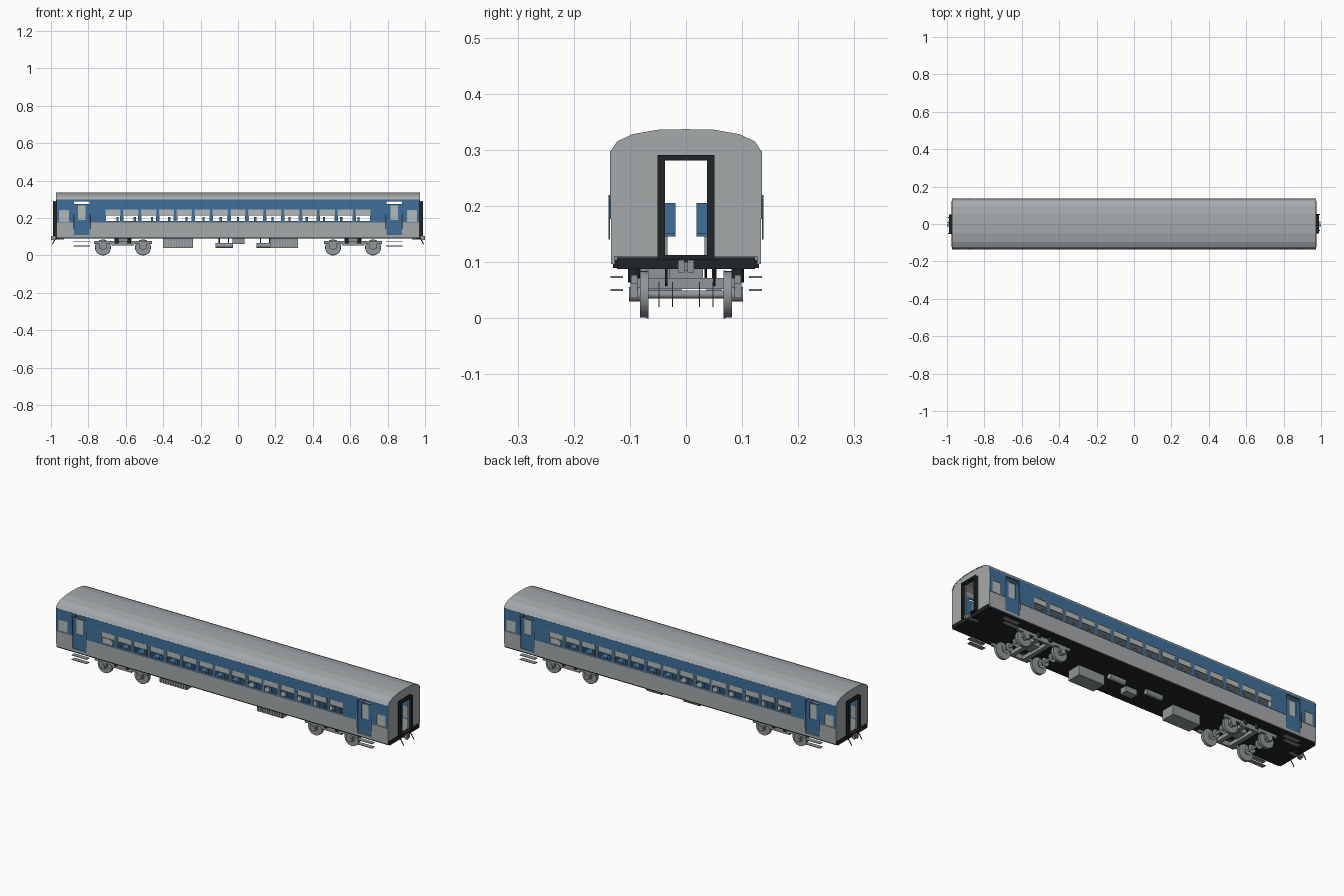
import bpy, bmesh, math
from mathutils import Matrix, Vector

if "Cube" in bpy.data.objects:
    bpy.data.objects.remove(bpy.data.objects["Cube"])


def mat(name, c):
    m = bpy.data.materials.new(name)
    m.diffuse_color = (*c, 1)
    m.use_nodes = True
    m.node_tree.nodes["Principled BSDF"].inputs["Base Color"].default_value = m.diffuse_color
    return m


BLUE = mat("blue", (0.05, 0.16, 0.33))
DARK = mat("dark", (0.015, 0.018, 0.02))
STEEL = mat("steel", (0.28, 0.31, 0.32))
SILVER = mat("silver", (0.38, 0.40, 0.41))
PANE = mat("pane", (0.45, 0.5, 0.5))
SIDES = (-1, 1)


def finish(name, bm, m=None, smooth=False):
    bmesh.ops.recalc_face_normals(bm, faces=bm.faces)
    me = bpy.data.meshes.new(name)
    bm.to_mesh(me)
    bm.free()
    ob = bpy.data.objects.new(name, me)
    bpy.context.collection.objects.link(ob)
    if m:
        me.materials.append(m)
    if smooth:
        for p in me.polygons:
            p.use_smooth = len(p.vertices) == 4
    return ob


def add_box(bm, x0, x1, y0, y1, z0, z1):
    c = ((x0 + x1) / 2, (y0 + y1) / 2, (z0 + z1) / 2)
    s = (abs(x1 - x0), abs(y1 - y0), abs(z1 - z0))
    bmesh.ops.create_cube(bm, size=1, matrix=Matrix.Translation(c) @ Matrix.Diagonal((*s, 1)))


def boxes(name, dims, m=None):
    bm = bmesh.new()
    for d in dims:
        add_box(bm, *d)
    return finish(name, bm, m)


def rods(name, items, m=None, seg=20):
    """Cylinders from point a to point b with a radius."""
    bm = bmesh.new()
    for a, b, r in items:
        a, b = Vector(a), Vector(b)
        d = b - a
        rot = d.to_track_quat('Z', 'Y').to_matrix().to_4x4()
        bmesh.ops.create_cone(bm, cap_ends=True, segments=seg, radius1=r, radius2=r,
                              depth=d.length, matrix=Matrix.Translation((a + b) / 2) @ rot)
    return finish(name, bm, m, True)


def wall(name, x0, x1, z0, z1, y, t, holes, m=None):
    """Upright panel with rectangular holes (xa, xb, za, zb), thickened inwards."""
    def cuts(a, b, vals):
        return sorted({round(v, 5) for v in [a, b] + [v for v in vals if a < v < b]})
    xs = cuts(x0, x1, [v for h in holes for v in h[:2]])
    zs = cuts(z0, z1, [v for h in holes for v in h[2:]])
    bm = bmesh.new()
    for xa, xb in zip(xs, xs[1:]):
        for za, zb in zip(zs, zs[1:]):
            cx, cz = (xa + xb) / 2, (za + zb) / 2
            if not any(h[0] < cx < h[1] and h[2] < cz < h[3] for h in holes):
                bm.faces.new([bm.verts.new((px, y, pz)) for px, pz in
                              ((xa, za), (xb, za), (xb, zb), (xa, zb))])
    bmesh.ops.remove_doubles(bm, verts=bm.verts, dist=1e-5)
    r = bmesh.ops.extrude_face_region(bm, geom=bm.faces[:])
    dy = -math.copysign(t, y)
    bmesh.ops.translate(bm, vec=(0, dy, 0),
                        verts=[v for v in r['geom'] if isinstance(v, bmesh.types.BMVert)])
    return finish(name, bm, m)


# --- Openings shared by both side walls
PITCH = 0.0955
wins = [((i - 7) * PITCH - 0.041, (i - 7) * PITCH + 0.041, 0.182, 0.246) for i in range(15)]
doors = [(s * 0.835 - 0.041, s * 0.835 + 0.041, 0.11, 0.288) for s in SIDES]
ends = [(s * 0.93 - 0.027, s * 0.93 + 0.027, 0.178, 0.243) for s in SIDES]

for s in SIDES:
    # Side walls: grey lower band, blue window band
    wall("side_lower", -0.97, 0.97, 0.097, 0.177, s * 0.1335, 0.006, doors, SILVER)
    wall("side_window_band", -0.97, 0.97, 0.177, 0.298, s * 0.135, 0.0075, wins + doors + ends, BLUE)
    # Window frames, dividing rail and upper panes
    fr = []
    for a, b, z0, z1 in wins + ends:
        y0, y1 = s * 0.130, s * 0.1355
        fr += [(a, a + .003, y0, y1, z0, z1), (b - .003, b, y0, y1, z0, z1),
               (a, b, y0, y1, z0, z0 + .003), (a, b, y0, y1, z1 - .003, z1)]
    fr += [(a, b, s * 0.130, s * 0.134, 0.214, 0.217) for a, b, _, _ in wins]
    boxes("window_frames", fr, SILVER)
    boxes("window_panes", [(a, b, s * 0.131, s * 0.132, 0.216, 0.246) for a, b, _, _ in wins]
          + [(a, b, s * 0.131, s * 0.132, c, d) for a, b, c, d in ends], PANE)
    # Recessed doors with tall window, handrails and footsteps
    for e in SIDES:
        c = e * 0.835
        wall("door", c - 0.041, c + 0.041, 0.11, 0.276, s * 0.130, 0.004,
             [(c - 0.02, c + 0.02, 0.19, 0.268)], BLUE)
        boxes("door_pane", [(c - 0.02, c + 0.02, s * 0.127, s * 0.128, 0.19, 0.268)], PANE)
        rods("door_handrail", [((c + k * 0.044, s * 0.137, 0.14), (c + k * 0.044, s * 0.137, 0.22), 0.0012)
                               for k in SIDES], STEEL, 8)
        boxes("footsteps", [(c - 0.044, c + 0.044, s * 0.112, s * 0.135, z, z + 0.003)
                            for z in (0.049, 0.072)], STEEL)

# --- Roof: faceted arch swept along the coach
half = [(0.135, 0.297), (0.123, 0.315), (0.096, 0.328), (0.05, 0.336)]
arch = half + [(0, 0.337)] + [(-y, z) for y, z in reversed(half)]
inner = [(y * 0.96, z - 0.005) for y, z in reversed(arch)]
bm = bmesh.new()
f = bm.faces.new([bm.verts.new((-0.972, y, z)) for y, z in arch + inner])
r = bmesh.ops.extrude_face_region(bm, geom=[f])
bmesh.ops.translate(bm, vec=(1.944, 0, 0), verts=[v for v in r['geom'] if isinstance(v, bmesh.types.BMVert)])
finish("roof", bm, SILVER)

# --- End walls with gangway opening, gangway bellows, headstock, coupler, hoses
for e in SIDES:
    bm = bmesh.new()
    out = [(0.037, 0.11), (0.133, 0.11)] + half + [(0, 0.337), (0, 0.284), (0.037, 0.284)]
    fs = [bm.faces.new([bm.verts.new((e * 0.971, k * y, z)) for y, z in out]) for k in SIDES]
    bmesh.ops.remove_doubles(bm, verts=bm.verts, dist=1e-5)
    r = bmesh.ops.extrude_face_region(bm, geom=bm.faces[:])
    bmesh.ops.translate(bm, vec=(-e * 0.006, 0, 0),
                        verts=[v for v in r['geom'] if isinstance(v, bmesh.types.BMVert)])
    finish("end_wall", bm, SILVER)
    fr = []
    for a, b, w in ((0.970, 0.976, 0.051), (0.976, 0.982, 0.048), (0.982, 0.988, 0.051)):
        a, b = e * a, e * b
        fr += [(a, b, k * 0.038, k * w, 0.105, 0.240 + w) for k in SIDES]
        fr += [(a, b, -w, w, 0.281, 0.240 + w)]
    boxes("gangway", fr, DARK)
    boxes("gangway_footplate", [(e * 0.965, e * 0.988, -0.05, 0.05, 0.105, 0.112)], DARK)
    boxes("headstock", [(e * 0.955, e * 0.976, -0.123, 0.123, 0.088, 0.108)], DARK)
    boxes("coupler", [(e * 0.93, e * 0.985, -0.007, 0.007, 0.085, 0.1),
                      (e * 0.985, e * 1.0, -0.014, -0.003, 0.082, 0.104),
                      (e * 0.985, e * 0.996, 0.003, 0.014, 0.082, 0.104)], STEEL)
    for y in (-0.035, 0.05):
        rods("brake_hose", [((e * 0.972, e * y, 0.09), (e * 0.983, e * y, 0.078), 0.0022),
                            ((e * 0.983, e * y, 0.078), (e * 0.994, e * y, 0.058), 0.0022)], DARK, 8)

# --- Underframe and floor
boxes("underframe", [(-0.97, 0.97, -0.13, 0.13, 0.090, 0.104)], DARK)
boxes("floor", [(-0.965, 0.965, -0.127, 0.127, 0.104, 0.113)], STEEL)

# --- Interior: bulkheads and paired seats
for e in SIDES:
    for s in SIDES:
        boxes("bulkhead", [(e * 0.765, e * 0.771, s * 0.038, s * 0.127, 0.113, 0.3)], SILVER)
seats, legs = [], []
for i in range(15):
    x = (i - 7) * 0.092
    d = -1 if x > 0 else 1
    for s in SIDES:
        for y0, y1 in ((0.019, 0.069), (0.072, 0.122)):
            seats += [(x - 0.006, x + 0.006, s * y0, s * y1, 0.15, 0.205),
                      (x, x + d * 0.045, s * y0, s * y1, 0.146, 0.156)]
        legs += [(x + d * 0.01, x + d * 0.03, s * k, s * (k + 0.005), 0.113, 0.146) for k in (0.033, 0.11)]
boxes("seats", seats, BLUE)
boxes("seat_legs", legs, STEEL)

# --- Underfloor equipment
for a, b in ((-0.4, -0.24), (0.17, 0.32)):
    boxes("equipment_case", [(a, b, -0.085, -0.008, 0.04, 0.091)], STEEL)
    n = 11
    boxes("case_ribs", [(a + (b - a) * (k + .3) / n, a + (b - a) * (k + .7) / n, -0.089, -0.085, 0.045, 0.08)
                        for k in range(n)], SILVER)
boxes("small_case", [(-0.03, 0.035, -0.055, -0.015, 0.062, 0.091)], STEEL)
rods("air_tanks", [((-0.12, 0.05, 0.053), (-0.028, 0.05, 0.053), 0.014),
                   ((0.1, 0.05, 0.053), (0.19, 0.05, 0.053), 0.014)], STEEL)
boxes("tank_straps", [(x - 0.003, x + 0.003, 0.046, 0.054, 0.06, 0.091)
                      for x in (-0.1, -0.05, 0.12, 0.17)], DARK)

# --- Bogies
for e in SIDES:
    c = e * 0.615
    bars, blocks, wheels, hubs, springs = [], [], [], [], []
    for s in SIDES:
        bars += [(c - 0.155, c + 0.155, s * 0.086, s * 0.098, 0.062, 0.077),
                 (c - 0.06, c + 0.06, s * 0.086, s * 0.098, 0.052, 0.062)]
        springs += [((c + k, s * 0.092, 0.064), (c + k, s * 0.092, 0.091), 0.011) for k in (-0.034, 0.034)]
        for w in (-0.107, 0.107):
            x = c + w
            wheels += [((x, s * 0.070, 0.0425), (x, s * 0.082, 0.0425), 0.0415),
                       ((x, s * 0.067, 0.0425), (x, s * 0.070, 0.0425), 0.0425)]
            hubs += [((x, s * 0.082, 0.0425), (x, s * 0.102, 0.0425), 0.013)]
            hubs += [((x, s * y - 0.001, 0.0425), (x, s * y + 0.001, 0.0425), 0.022) for y in (0.024, 0.048)]
            blocks += [(x - 0.018, x + 0.018, s * 0.086, s * 0.099, 0.036, 0.064)]
    for k in (-0.035, 0.035):
        bars += [(c + k - 0.011, c + k + 0.011, -0.088, 0.088, 0.052, 0.072)]
    bars += [(c - 0.03, c + 0.03, -0.03, 0.03, 0.066, 0.091)]
    hubs += [((c + w, -0.07, 0.0425), (c + w, 0.07, 0.0425), 0.007) for w in (-0.107, 0.107)]
    boxes("bogie_frame", bars, STEEL)
    boxes("axle_boxes", blocks, STEEL)
    rods("wheels", wheels, STEEL, 28)
    rods("axles", hubs, STEEL, 20)
    rods("springs", springs, DARK, 14)
